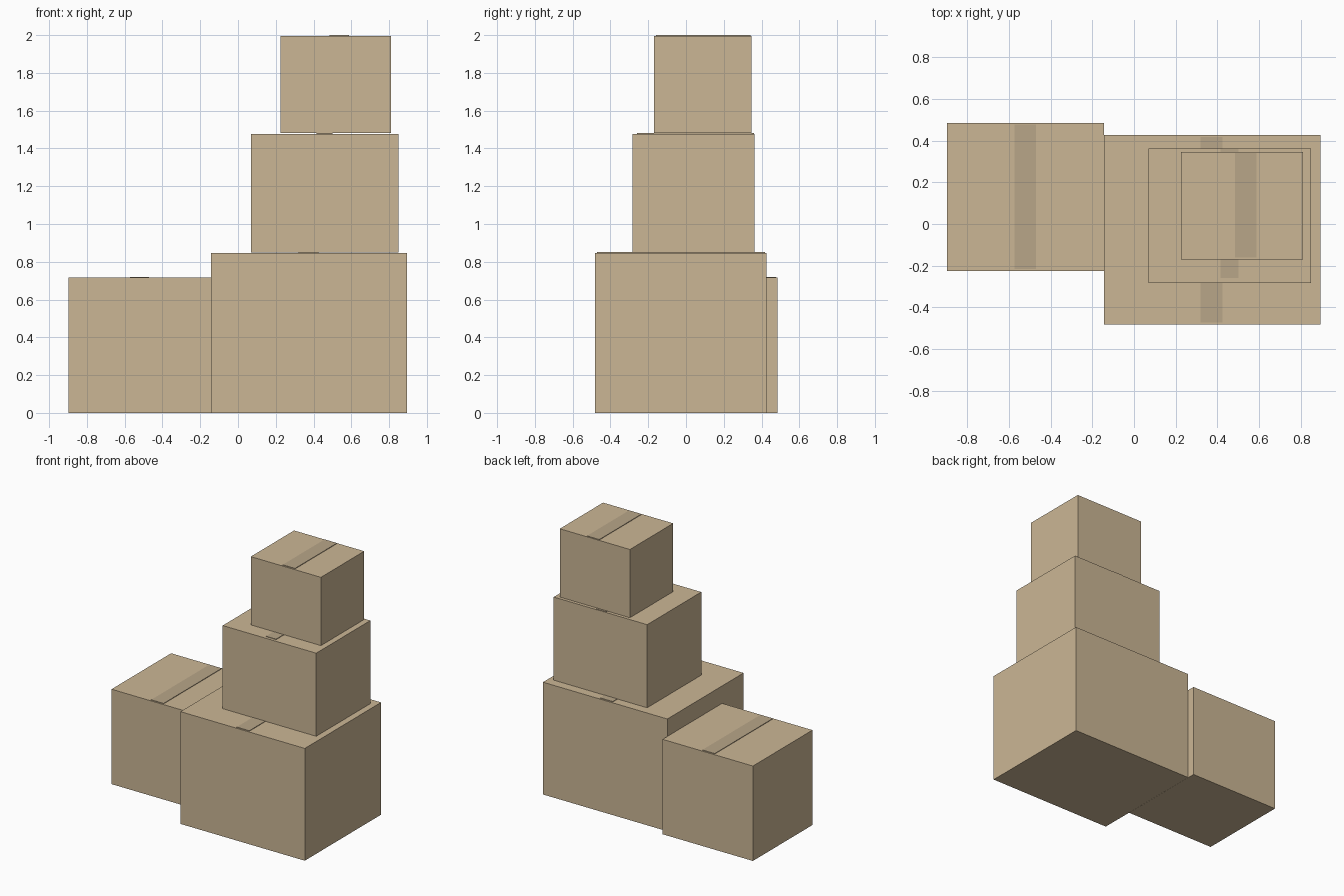
import bpy

if "Cube" in bpy.data.objects:
    bpy.data.objects.remove(bpy.data.objects["Cube"])


def material(name, color):
    m = bpy.data.materials.new(name)
    m.diffuse_color = color
    m.use_nodes = True
    m.node_tree.nodes["Principled BSDF"].inputs["Base Color"].default_value = m.diffuse_color
    return m


CARD = material("cardboard", (0.60, 0.47, 0.30, 1))
TAPE = material("packing_tape", (0.48, 0.38, 0.25, 1))


def block(name, x, y, z, mat):
    """Axis-aligned box from (min, max) ranges."""
    bpy.ops.mesh.primitive_cube_add(size=1, location=[sum(r) / 2 for r in (x, y, z)])
    ob = bpy.context.object
    ob.name = name
    ob.scale = [r[1] - r[0] for r in (x, y, z)]
    bpy.ops.object.transform_apply(location=False, rotation=False, scale=True)
    ob.data.materials.append(mat)


def carton(name, x, y, z, tape_x, tape_y):
    """Closed carton with a thin tape strip along its lid."""
    block(name + "_box", x, y, z, CARD)
    block(name + "_tape", tape_x, tape_y, (z[1] - 0.003, z[1] + 0.004), TAPE)


# Large base carton with two smaller cartons stacked on it
carton("large", (-0.143, 0.895), (-0.482, 0.427), (0, 0.847), (0.32, 0.425), (-0.472, 0.417))
carton("medium", (0.07, 0.85), (-0.282, 0.363), (0.85, 1.477), (0.416, 0.50), (-0.26, 0.361))
carton("small", (0.226, 0.811), (-0.17, 0.346), (1.481, 1.996), (0.485, 0.588), (-0.16, 0.341))
# Carton standing beside the stack
carton("side", (-0.898, -0.144), (-0.225, 0.485), (0, 0.716), (-0.573, -0.47), (-0.216, 0.476))
